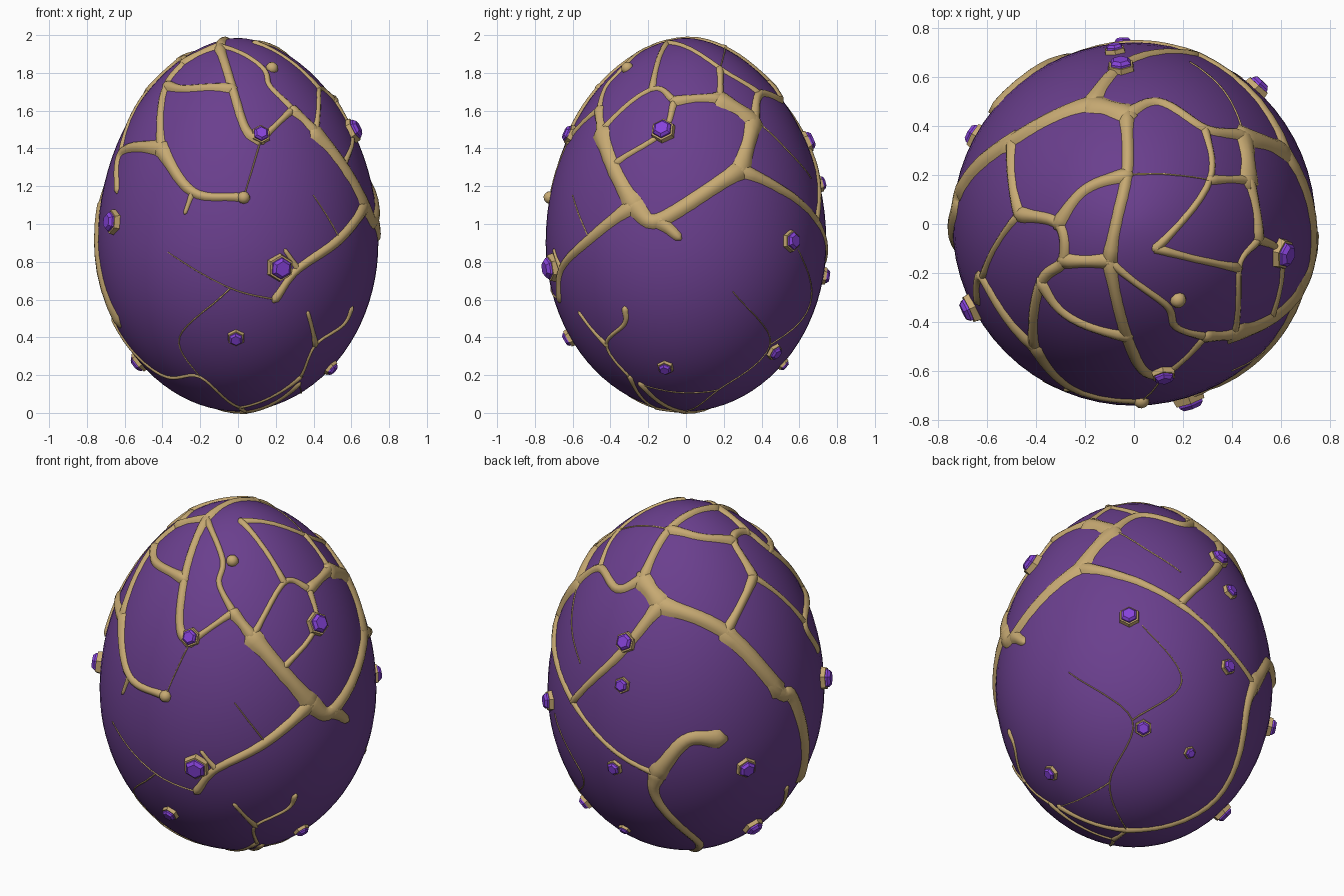
import bpy, bmesh, math
from mathutils import Vector, Matrix
from mathutils.bvhtree import BVHTree

if "Cube" in bpy.data.objects:
    bpy.data.objects.remove(bpy.data.objects["Cube"])


def material(name, rgb):
    m = bpy.data.materials.new(name)
    m.diffuse_color = (*rgb, 1)
    m.use_nodes = True
    m.node_tree.nodes["Principled BSDF"].inputs["Base Color"].default_value = m.diffuse_color
    return m


SHELL = material("purple_shell", (0.145, 0.05, 0.27))
GOLD = material("tan_gold", (0.57, 0.40, 0.17))
GEM = material("violet_gem", (0.24, 0.055, 0.70))


def finish(bm, name, mat, smooth):
    me = bpy.data.meshes.new(name)
    bmesh.ops.recalc_face_normals(bm, faces=bm.faces)
    for f in bm.faces:
        f.smooth = smooth
    bm.to_mesh(me)
    me.materials.append(mat)
    bpy.context.collection.objects.link(bpy.data.objects.new(name, me))


# Egg shell: a sphere reshaped into an oval, taller above its widest ring
bm = bmesh.new()
bmesh.ops.create_uvsphere(bm, u_segments=64, v_segments=44, radius=1)
for v in bm.verts:
    ring = math.hypot(v.co.x, v.co.y)
    height, power = (0.892, 0.02) if v.co.z < 0 else (1.085, 0.12)
    k = 0.743 * max(ring, 1e-6) ** power
    v.co = (v.co.x * k, v.co.y * k, 0.9 + height * v.co.z)
bmesh.ops.recalc_face_normals(bm, faces=bm.faces)
TREE = BVHTree.FromBMesh(bm)
finish(bm, "egg_shell", SHELL, True)

# Drawing planes around the egg: azimuth, elevation, height offset
PLANES = {"F": (0, 0, 1), "R": (90, 0, 1), "T": (0, 90, 0), "L": (215, 25, 1), "B": (145, -30, 1)}


def pick(plane, u, v):
    """Project a drawn point onto the shell."""
    az, el, off = PLANES[plane]
    a, e = math.radians(az), math.radians(el)
    d = Vector((math.sin(a) * math.cos(e), -math.cos(a) * math.cos(e), math.sin(e)))
    right = Vector((math.cos(a), math.sin(a), 0))
    p = Vector((0, 0, 1)) + right * u + d.cross(right) * (v - off)
    hit = TREE.ray_cast(p + d * 4, -d)
    return hit[0] if hit[0] else TREE.find_nearest(p)[0]


# Vein junctions, named by drawing plane and index
NODES = {}


def junctions(plane, *pts):
    for i, q in enumerate(pts):
        NODES[f"{plane}{i}"] = pick(plane, *q)


junctions("T", (-.71, .14), (-.5, .34), (-.18, .49), (-.03, .66), (-.03, .45), (.1, .5), (.29, .39),
          (.45, .36), (-.03, .2), (-.1, -.15), (-.31, 0), (-.47, .04), (-.38, -.24), (-.41, -.5),
          (-.62, -.22), (.13, -.33), (.29, -.46), (-.03, -.46), (.12, -.62), (.41, -.45), (.17, -.42),
          (.43, -.18), (.09, -.1), (.51, -.06), (.47, .18), (.31, .18), (.37, .54), (.23, .66),
          (-.28, -.37), (.04, -.6), (-.29, -.15), (-.2, .14))
junctions("R", (.29, 1.29), (.69, 1.02), (-.14, 1.02), (-.28, 1.1), (-.39, 1.31), (-.51, .92),
          (-.66, .76), (-.67, .6), (-.13, 1.48), (-.04, .93))
junctions("F", (-.64, 1.18), (-.24, 1.17), (.03, 1.14), (-.28, 1.06), (.6, .55), (.56, .47), (.41, .36),
          (.33, .19), (-.66, .49), (-.4, .2), (-.2, .19), (.01, .03), (.25, .86),
          (-.37, .85), (-.04, .66), (-.31, .4), (.4, 1.15), (.37, .53))
junctions("L", (.58, .85), (.63, .43), (-.39, .58), (-.16, .45), (0, .63), (.18, .64), (-.16, .32), (.07, .08))
junctions("B", (-.04, .15), (-.4, .26), (-.4, .98), (-.06, .74), (-.16, .4), (.2, .96), (-.02, 1.25))

# Start and end half-widths, with the chains of junctions each vein follows
VEINS = {
    "thick_veins": (.044, .044, ["T0 T1 T2", "T2 T4", "T7 R0", "T24 T7", "R0 R2 R3", "T19 R4 R3",
                                 "T1 T0 L0 L1", "L3 L4 L5"]),
    "tapering_veins": (.038, .020, ["T2 T3 R1", "R0 R1", "R2 R9", "R3 R5 R6 R7", "T13 F1 F2", "T13 T14 F0",
                                    "L3 L6 L7 B0"]),
    "medium_veins": (.027, .027, ["T4 T5 T6 T7", "T4 T8 T9", "T8 T31 T10", "T1 T11", "T11 T10 T30 T12 T13",
                                  "T9 T30", "T12 T28 T17", "T9 T17 T29 T18", "T16 T19", "T23 T24"]),
    "slender_veins": (.018, .018, ["T9 T15 T20 T16", "T16 T18", "T11 T14", "T19 T21 T23", "T21 T22",
                                   "T22 T25 T6", "T25 T24", "R4 R8 T23", "B0 B1", "L3 L2 R1"]),
    "fine_veins": (.016, .010, ["F4 F5 F6 F7", "F8 F9 F10 F11", "F7 F11", "F11 B0", "F1 F3", "R6 F12", "F6 F17"]),
    "thin_cracks": (.006, .004, ["R7 F14 F13", "F14 F15 F10", "R5 F16", "T18 F2", "T8 T25", "T7 T26 T27",
                                 "B0 B4 B3 B2", "B3 B5 B6", "B4 B1"]),
}


def vein(bm, w0, w1, P, steps=7):
    """Raised ribbon with a rounded section that follows the shell."""
    Q = [P[0] * 2 - P[1]] + P + [P[-1] * 2 - P[-2]]
    path = []
    for i in range(1, len(Q) - 2):
        a, b, c, d = Q[i - 1:i + 3]
        for s in range(steps + (i == len(Q) - 3)):
            t = s / steps
            path.append(0.5 * (2 * b + (c - a) * t + (2 * a - 5 * b + 4 * c - d) * t * t
                               + (3 * b - a - 3 * c + d) * t ** 3))
    n = len(path)
    widths = []
    for i, p in enumerate(path):  # flare at the joins
        gap = min((p - path[0]).length, (p - path[-1]).length)
        flare = 0.35 * math.exp(-(gap / 0.07) ** 2) if w0 > 0.012 else 0
        widths.append((w0 + (w1 - w0) * i / (n - 1)) * (1 + flare))
    # close with narrow tips
    path = ([path[0] + (path[0] - path[1]).normalized() * w0] + path
            + [path[-1] + (path[-1] - path[-2]).normalized() * w1])
    widths = [widths[0] * 0.3] + widths + [widths[-1] * 0.3]
    rows = []
    for i, p in enumerate(path):
        loc, nor = TREE.find_nearest(p)[:2]
        nor = (nor + (loc - Vector((0, 0, 0.95))).normalized() * 0.3).normalized()
        side = nor.cross(path[min(i + 1, n + 1)] - path[max(i - 1, 0)]).normalized()
        h = min(0.027, 0.008 + 0.5 * widths[i])
        rows.append([bm.verts.new(loc + side * widths[i] * t + nor * (h * (1 - t * t) - 0.005))
                     for t in (-1, -0.65, -0.25, 0.25, 0.65, 1)])
    for r, s in zip(rows, rows[1:]):
        for k in range(5):
            bm.faces.new((r[k], r[k + 1], s[k + 1], s[k]))
    bm.faces.new(rows[0])
    bm.faces.new(rows[-1])


for name, (w0, w1, chains) in VEINS.items():
    bm = bmesh.new()
    for chain in chains:
        vein(bm, w0, w1, [NODES[k] for k in chain.split()])
    finish(bm, name, GOLD, True)


# Studs: six-sided tan collars holding rounded violet gems
def frame(p):
    loc, nor = TREE.find_nearest(p)[:2]
    return Matrix.Translation(loc) @ nor.to_track_quat("Z", "Y").to_matrix().to_4x4()


def stub(bm, M, r1, r2, z0, z1):
    bmesh.ops.create_cone(bm, cap_ends=True, segments=6, radius1=r1, radius2=r2, depth=z1 - z0,
                          matrix=M @ Matrix.Translation((0, 0, (z0 + z1) / 2)))


STUDS = [("F", .22, .77, .068), ("F", .12, 1.47, .05), ("F", -.655, 1.01, .062), ("F", -.01, .4, .045),
         ("R", -.12, 1.49, .062), ("L", .355, .18, .055), ("B", 0, .7, .045), ("B", .26, .58, .033),
         ("B", -.46, .44, .042), ("B", -.09, 1.29, .055), ("L", -.32, 1.16, .055),
         ("L", -.34, .93, .043), ("L", -.38, .49, .043), ("L", .32, .49, .055)]
collars, gems = bmesh.new(), bmesh.new()
for plane, u, v, r in STUDS:
    F = frame(pick(plane, u, v))
    stub(collars, F, r * 1.15, r * 1.02, -0.02, r * 0.4)
    stub(gems, F, r * 0.9, r * 0.84, 0, r * 0.56)
    stub(gems, F, r * 0.84, r * 0.6, r * 0.56, r * 0.8)
finish(collars, "gem_collars", GOLD, False)
finish(gems, "gems", GEM, False)

# Small tan beads at vein tips
bm = bmesh.new()
for p in (NODES["F2"], pick("T", .18, -.31)):
    bmesh.ops.create_icosphere(bm, subdivisions=2, radius=0.034, matrix=frame(p))
finish(bm, "vein_beads", GOLD, True)
